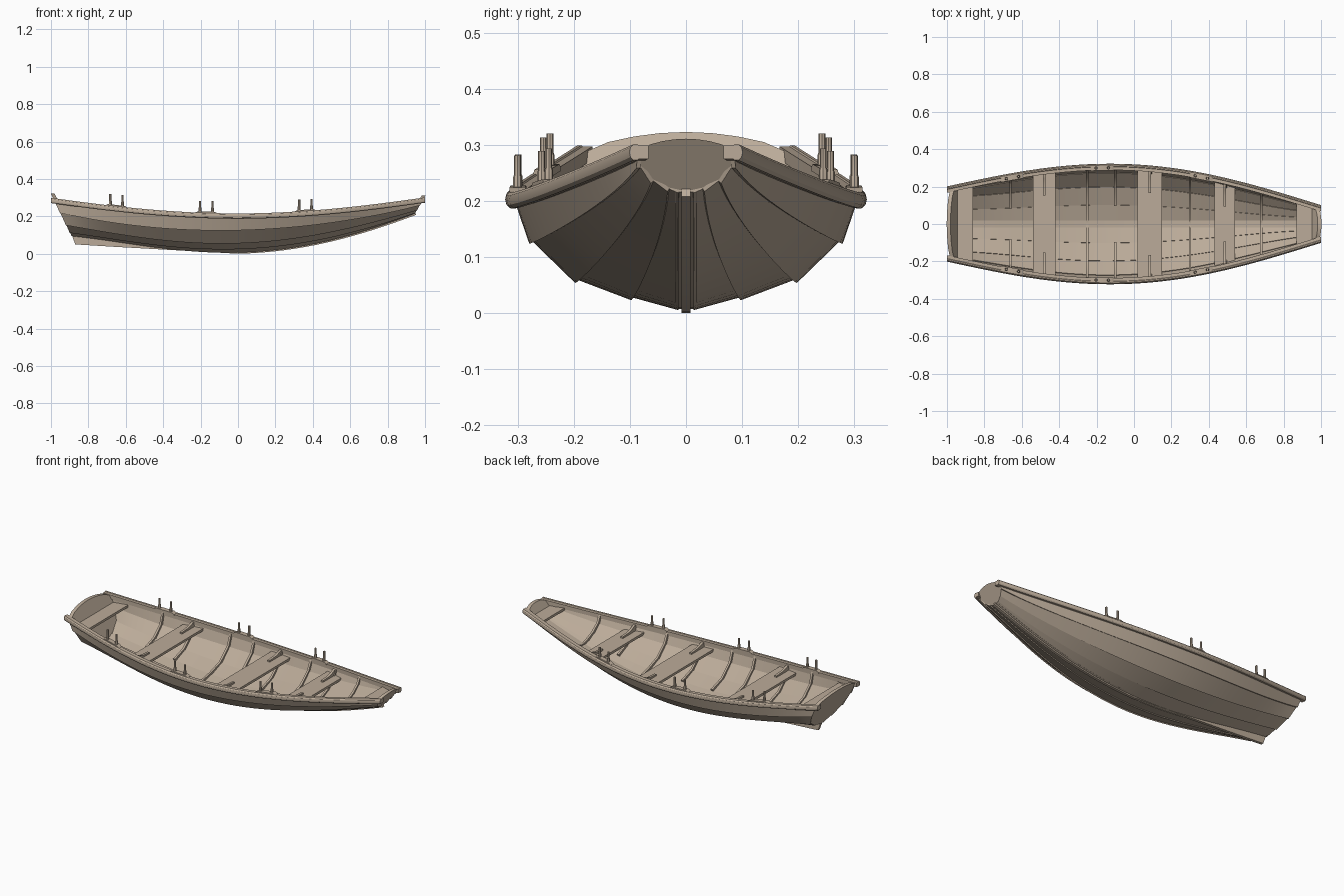
import bpy, bmesh, math
from mathutils import Vector

cube = bpy.data.objects.get("Cube")
if cube:
    bpy.data.objects.remove(cube)

wood = bpy.data.materials.new("weathered wood")
wood.use_nodes = True
wood.diffuse_color = (0.50, 0.41, 0.32, 1)
wood.node_tree.nodes["Principled BSDF"].inputs["Base Color"].default_value = wood.diffuse_color

# Hull edge lines, keel to sheer: (y, z) at five stations from stern to bow
LINES = [
    [(.012, .10), (.012, .04), (.012, .012), (.012, .072), (.012, .22)],
    [(.08, .12), (.095, .055), (.10, .032), (.07, .09), (.035, .225)],
    [(.15, .16), (.185, .087), (.195, .064), (.14, .12), (.062, .24)],
    [(.182, .225), (.255, .15), (.272, .133), (.20, .172), (.083, .265)],
    [(.185, .285), (.28, .227), (.303, .205), (.228, .228), (.085, .287)]]
SHEER = 4


def end_x(z, bow):
    """Rake of the two end boards."""
    return .945 + (z - .22) * .63 if bow else -.89 - (z - .10) * .5


def line_at(k, t):
    """Point on hull line k, t from -1 (stern) to 1 (bow)."""
    u, y, z = (t + 1) * 2, 0, 0
    for i, (py, pz) in enumerate(LINES[k]):
        w = math.prod((u - j) / (i - j) for j in range(5) if j != i)
        y, z = y + w * py, z + w * pz
    x = t * abs(end_x(LINES[k][-1 if t > 0 else 0][1], t > 0))
    return Vector((x, y, z))


def at_x(k, x):
    return line_at(k, x / abs(end_x(LINES[k][-1 if x > 0 else 0][1], x > 0)))


def half_width(x, z):
    pts = [at_x(k, x) for k in range(5)]
    for a, b in zip(pts, pts[1:]):
        if a.z <= z <= b.z:
            return a.y + (b.y - a.y) * (z - a.z) / (b.z - a.z)
    return pts[-1].y


def loft(name, rings, mirror=False):
    """Skin a list of closed rings and cap both ends."""
    bm = bmesh.new()
    rows = [[bm.verts.new(p) for p in ring] for ring in rings]
    n = len(rows[0])
    for a, b in zip(rows, rows[1:]):
        for i in range(n):
            j = (i + 1) % n
            bm.faces.new((a[i], a[j], b[j], b[i]))
    bm.faces.new(rows[0])
    bm.faces.new(rows[-1])
    bmesh.ops.recalc_face_normals(bm, faces=bm.faces)
    mesh = bpy.data.meshes.new(name)
    bm.to_mesh(mesh)
    bm.free()
    obj = bpy.data.objects.new(name, mesh)
    bpy.context.collection.objects.link(obj)
    mesh.materials.append(wood)
    if mirror:
        m = obj.modifiers.new("other side", 'MIRROR')
        m.use_axis = (False, True, False)
    bpy.ops.object.select_all(action='DESELECT')
    obj.select_set(True)
    bpy.context.view_layer.objects.active = obj
    bpy.ops.object.shade_smooth_by_angle(angle=math.radians(30))
    return obj


STEPS = [i / 16 - 1 for i in range(33)]

# Overlapping planks
for k in range(SHEER):
    rings = []
    for t in STEPS:
        a, b = line_at(k, t), line_at(k + 1, t)
        d = Vector((0, b.y - a.y, b.z - a.z)).normalized()
        out = Vector((0, d.z, -d.y)) * .006
        low = a - d * (.006 if k else 0)
        rings.append([low + out, b + out * .2, b - out, low - out * .2])
    loft(f"plank_{k + 1}", rings, True)

# Rounded outer rail and square inner rail
outer, inner = [], []
for t in STEPS:
    p = line_at(SHEER, t)
    p.x = t
    p.z += .004 * abs(t)
    outer.append([p + Vector((0, .005 + .011 * math.cos(a), -.004 + .015 * math.sin(a)))
                  for a in (i * math.pi / 5 for i in range(10))])
    inner.append([p + Vector((0, y, z)) for y, z in
                  ((.002, -.016), (.002, .008), (-.018, .008), (-.018, -.016))])
loft("outer_rail", outer, True)
loft("inner_rail", inner, True)

# Keel, with a straight skeg aft and a curved stem forward
keel, keelson = [], []
for t in STEPS:
    p = line_at(0, t)
    bottom = p.z - .012 if t > 0 else -t * .05
    shift = .02 * max(0, -t * 4 - 3)
    ahead = .008 * max(0, t)
    keel.append([(p.x, -.008, p.z + .004), (p.x, .008, p.z + .004),
                 (p.x + shift + ahead, .008, bottom), (p.x + shift + ahead, -.008, bottom)])
    keelson.append([(p.x, y, p.z + z) for y, z in
                    ((-.02, -.004), (.02, -.004), (.02, .01), (-.02, .01))])
loft("keel", keel)
loft("keelson", keelson)

# Arched end boards
for name, bow, crown, thick in (("stern_board", False, .032, .02), ("bow_board", True, .018, -.02)):
    side = [LINES[k][-1 if bow else 0] for k in range(5)]
    w, top = side[-1]
    arch = [(w * c, top + .006 + crown * (1 - c * c)) for c in (.75, .5, .25, 0, -.25, -.5, -.75)]
    outline = side + arch + [(-y, z) for y, z in reversed(side)]
    face = [Vector((end_x(z, bow), y, z)) for y, z in outline]
    loft(name, [face, [p + Vector((thick, 0, 0)) for p in face]])


# Seats fitted to the hull sides
def seat(name, x0, x1, z, thick=.014):
    rings = []
    for x in (x0, x1):
        w, v = half_width(x, z + thick) - .003, half_width(x, z) - .003
        rings.append([(x, -v, z), (x, v, z), (x, w, z + thick), (x, -w, z + thick)])
    loft(name, rings)


seat("stern_seat", -.955, -.86, .235)
seat("bow_seat", .87, .955, .25)
THWARTS = [("aft", -.54, -.42, .185), ("middle", .02, .15, .165), ("forward", .43, .54, .18)]
for name, x0, x1, z in THWARTS:
    seat(name + "_thwart", x0, x1, z)
    # Curved knees bracing the seat to the rail
    x, base = (x0 + x1) / 2, z + .014
    rim = at_x(SHEER, x)
    w = half_width(x, base)
    prof = [(w, base), (w - .12, base), (w - .12, base + .009), (w - .06, base + .013),
            (w - .03, base + .022), (rim.y - .026, rim.z), (rim.y - .004, rim.z)]
    loft(name + "_knee", [[(x + s, y, h) for y, h in prof] for s in (-.007, .007)], True)


# Ribs following the inside of the planking
def rib_ring(x, p, sign):
    focus = Vector((x, 0, .32))
    q = p + (focus - p).normalized() * .016
    return [(x + s, sign * v.y, v.z) for s, v in ((-.006, p), (.006, p), (.006, q), (-.006, q))]


for i, x in enumerate((-.25, .3, .68)):
    pts = [at_x(k, x) for k in range(5)]
    rings = [rib_ring(x, p, -1) for p in reversed(pts)] + [rib_ring(x, p, 1) for p in pts]
    loft(f"full_rib_{i + 1}", rings)
for i, x in enumerate((-.66, -.48, -.1, .09, .49)):
    loft(f"half_rib_{i + 1}", [rib_ring(x, at_x(k, x), 1) for k in range(1, 5)], True)

# Oar pads with paired pins
for name, x in (("aft", -.65), ("middle", -.17), ("forward", .36)):
    rings = []
    for dx, h in ((-.06, .01), (-.045, .018), (.045, .018), (.06, .01)):
        p = at_x(SHEER, x + dx)
        rings.append([p + Vector((0, y, z)) for y, z in
                      ((-.02, .004), (.008, .004), (.008, h), (-.02, h))])
    loft(name + "_oar_pad", rings, True)
    for label, dx in (("rear", -.033), ("front", .033)):
        p = at_x(SHEER, x + dx) + Vector((0, -.006, 0))
        rings = [[p + Vector((r * math.cos(a), r * math.sin(a), h))
                  for a in (i * math.pi / 4 for i in range(8))]
                 for h, r in ((.005, .008), (.035, .008), (.04, .006), (.074, .006))]
        loft(f"{name}_{label}_pin", rings, True)
